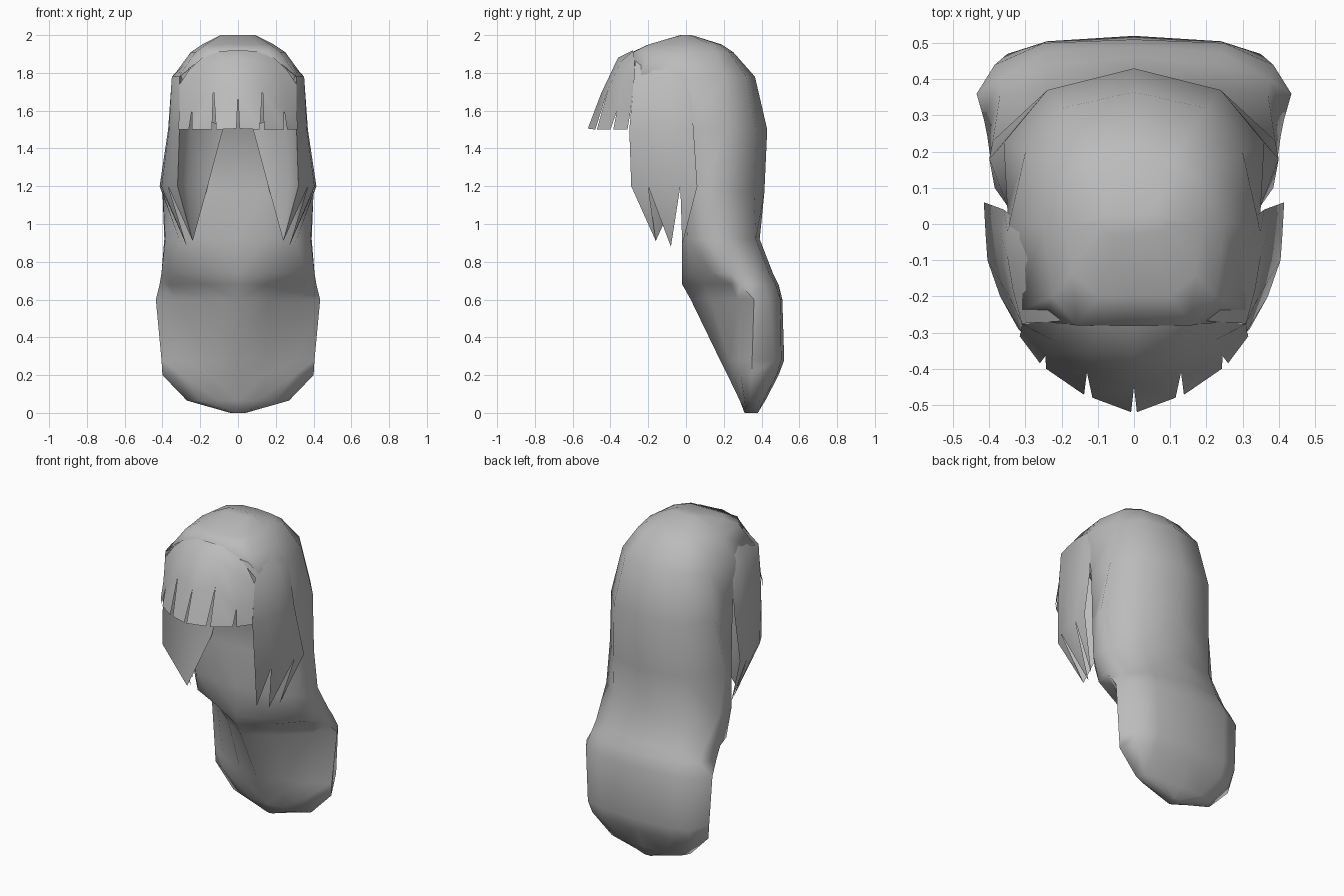
import bpy, bmesh, math

grey = bpy.data.materials.new("hair grey")
grey.diffuse_color = (0.5, 0.5, 0.5, 1)


def make_part(name, verts, faces, angle):
    """Right half mesh, mirrored across x = 0."""
    bm = bmesh.new()
    vs = [bm.verts.new(v) for v in verts]
    for f in faces:
        bm.faces.new([vs[i] for i in f])
    bmesh.ops.recalc_face_normals(bm, faces=bm.faces)
    mesh = bpy.data.meshes.new(name)
    bm.to_mesh(mesh)
    bm.free()
    mesh.materials.append(grey)
    obj = bpy.data.objects.new(name, mesh)
    bpy.context.collection.objects.link(obj)
    mod = obj.modifiers.new("mirror", 'MIRROR')
    mod.merge_threshold = 0.0005
    bpy.ops.object.select_all(action='DESELECT')
    obj.select_set(True)
    bpy.context.view_layer.objects.active = obj
    bpy.ops.object.modifier_apply(modifier="mirror")
    bpy.ops.object.shade_smooth_by_angle(angle=math.radians(angle))
    return obj


def grid_faces(rows, cols):
    return [(r * cols + c, r * cols + c + 1, (r + 1) * cols + c + 1, (r + 1) * cols + c)
            for r in range(rows - 1) for c in range(cols - 1)]


# Crown and long back hair: half sections from centre back round to centre front
crown = [
    (2.0, [(0, .03), (.05, .03), (.08, .02), (.09, 0), (.08, -.02), (.05, -.03), (0, -.03)]),
    (1.95, [(0, .19), (.1, .18), (.17, .13), (.19, 0), (.17, -.14), (.1, -.2), (0, -.2)]),
    (1.91, [(0, .25), (.14, .23), (.22, .16), (.25, 0), (.225, -.2), (.16, -.28), (0, -.285)]),
    (1.78, [(0, .365), (.2, .32), (.3, .2), (.345, 0), (.315, -.24), (.25, -.27), (0, -.27)]),
    (1.5, [(0, .43), (.24, .37), (.36, .225), (.35, .04), (.3, -.02), (.08, -.02), (0, -.02)]),
    (1.17, [(0, .415), (.25, .36), (.4, .18), (.35, .05), (.3, 0), (.14, -.02), (0, -.02)]),
]
tail = [
    (.92, [(0, .39), (.24, .37), (.39, .23), (.385, .1), (.3, .01), (.15, -.02), (0, -.02)]),
    (.74, [(0, .46), (.24, .44), (.37, .36), (.405, .24), (.37, .13), (.16, .02), (0, -.02)]),
    (.68, [(0, .49), (.24, .475), (.375, .40), (.415, .29), (.36, .24), (.16, .09), (0, -.02)]),
    (.60, [(0, .51), (.25, .50), (.385, .44), (.435, .36), (.33, .27), (.16, .13), (0, .025)]),
    (.28, [(0, .52), (.24, .505), (.35, .47), (.405, .35), (.3, .28), (.15, .23), (0, .18)]),
    (.20, [(0, .49), (.24, .48), (.34, .44), (.4, .35), (.3, .29), (.15, .25), (0, .22)]),
    (.065, [(0, .42), (.15, .41), (.24, .39), (.27, .34), (.2, .31), (.1, .295), (0, .285)]),
    (0, [(0, .38), (.02, .38), (.03, .37), (.04, .35), (.03, .33), (.02, .315), (0, .31)]),
]
# Flatten the section lists; sections share one point layout
sections = crown + tail
verts = [(x, y, z) for z, ring in sections for x, y in ring]
n = len(verts)
faces = grid_faces(len(sections), 7) + [tuple(range(7)), tuple(range(n - 7, n))]
make_part("back_hair", verts, faces, 80)

# Side locks: outer wall from the front edge to the rear edge, ending in three points
lock = [
    (1.9, [(.15, -.265), (.2, -.19), (.225, -.1), (.235, -.03), (.23, .02)]),
    (1.78, [(.31, -.275), (.335, -.18), (.35, -.09), (.35, -.02), (.335, .02)]),
    (1.5, [(.31, -.3), (.345, -.2), (.365, -.1), (.37, -.02), (.36, .04)]),
    (1.2, [(.32, -.29), (.37, -.2), (.405, -.1), (.41, -.03), (.415, .06)]),
]
verts = [(x, y, z) for z, ring in lock for x, y in ring]
faces = grid_faces(4, 5)
tips = len(verts)
verts += [(.24, -.16, .91), (.27, -.08, .88), (.3, -.02, .89)]
faces += [(15, 16, tips), (16, 17, tips + 1), (17, 18, tips + 1), (18, 19, tips + 2)]
# Inner wall: hollow, running back from the front edge to the middle of the back hair
inner = len(verts)
verts += [(.25, -.1, 1.78), (.25, -.09, 1.5), (.27, -.1, 1.2),
          (.04, -.02, 1.78), (.08, -.03, 1.5), (.16, -.03, 1.2)]
for r in range(2):
    a, b = 5 * (r + 1), inner + r
    faces += [(a, a + 5, b + 1, b), (b, b + 1, b + 4, b + 3)]
faces += [(15, tips, inner + 2), (inner + 2, tips, inner + 5)]
make_part("side_locks", verts, faces, 60)

# Fringe: strands between seams, each seam splitting open below its notch
seams = [  # top, bend, notch, lower end before the gap, lower end after the gap
    [(0, -.28, 1.92), (0, -.36, 1.88), (0, -.45, 1.69), None, (.008, -.52, 1.505)],
    [(.1, -.28, 1.915), (.12, -.345, 1.86), (.13, -.41, 1.72), (.115, -.48, 1.5), (.138, -.472, 1.5)],
    [(.19, -.275, 1.88), (.225, -.32, 1.79), (.245, -.365, 1.6), (.243, -.40, 1.5), (.26, -.385, 1.5)],
    [(.255, -.27, 1.82), (.31, -.277, 1.74), (.311, -.293, 1.6), (.316, -.31, 1.5), None],
]
verts = [p for seam in seams for p in seam[:3]]
faces = []
for i in range(3):
    a, b = i * 3, i * 3 + 3
    faces += [(a, a + 1, b + 1, b), (a + 1, a + 2, b + 2, b + 1)]
    k = len(verts)
    verts += [seams[i][4], seams[i + 1][3]]
    faces.append((a + 2, k, k + 1, b + 2))
make_part("fringe", verts, faces, 60)
